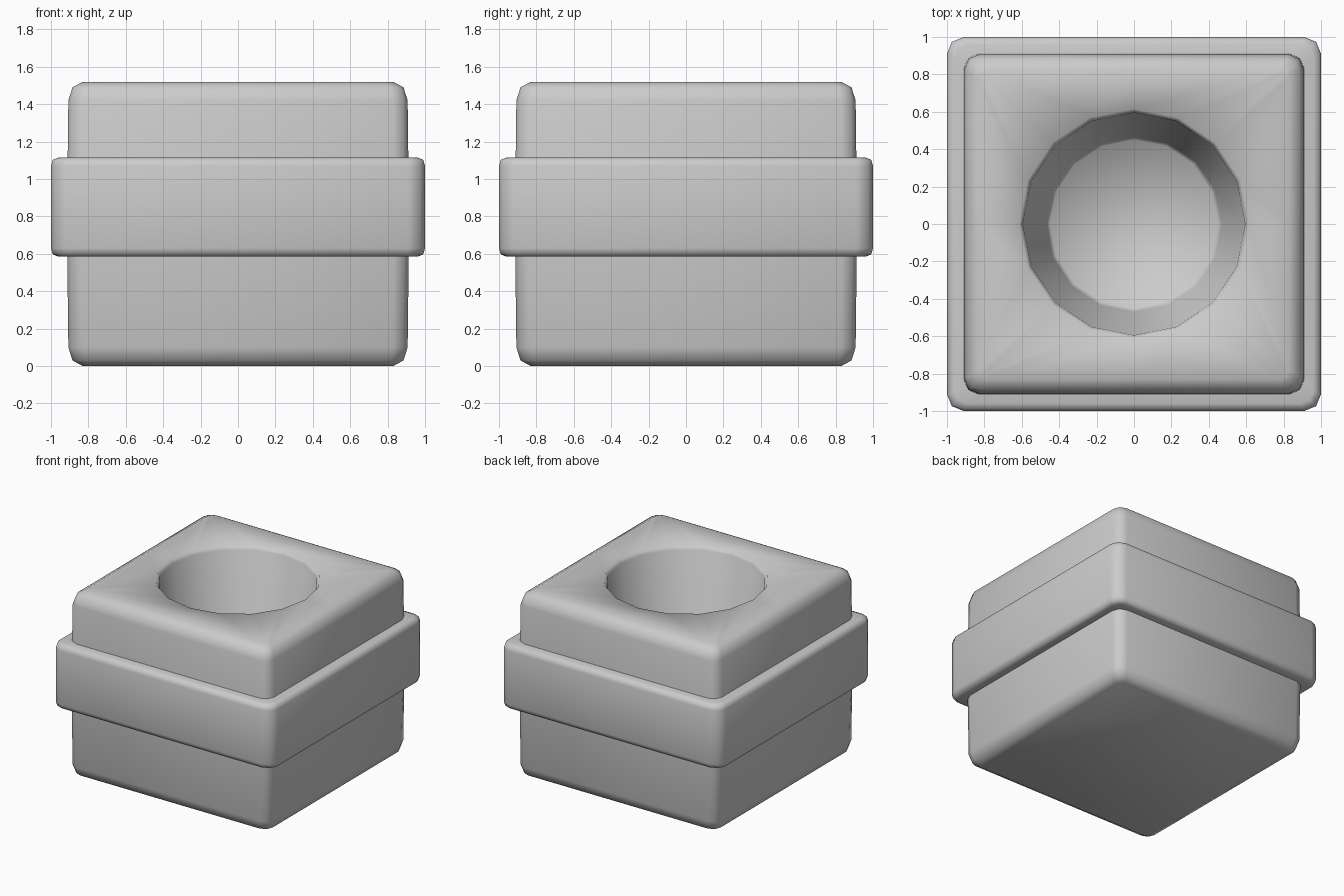
import bpy, bmesh, math
from mathutils import Vector

cube = bpy.data.objects.get("Cube")
if cube:
    bpy.data.objects.remove(cube, do_unlink=True)

grey = bpy.data.materials.new("light grey")
grey.use_nodes = True
grey.diffuse_color = (0.6, 0.6, 0.6, 1)
grey.node_tree.nodes["Principled BSDF"].inputs["Base Color"].default_value = (0.6, 0.6, 0.6, 1)


def square_ring(half, z, radius=0.08):
    """Rounded square: one mid-side point and three corner points per side."""
    pts = []
    for side in range(4):
        turn = side * math.pi / 2
        local = [Vector((half, 0))]
        for step in range(3):
            a = step * math.pi / 4
            local.append(Vector((half - radius + radius * math.cos(a),
                                 half - radius + radius * math.sin(a))))
        for p in local:
            c, s = math.cos(turn), math.sin(turn)
            pts.append((p.x * c - p.y * s, p.x * s + p.y * c, z))
    return pts


def round_ring(radius, z):
    return [(radius * math.cos(i * math.tau / 16), radius * math.sin(i * math.tau / 16), z)
            for i in range(16)]


def skin(name, rings, closed=False):
    """Joins matching rings, then either caps the ends or closes into a loop."""
    bm = bmesh.new()
    loops = [[bm.verts.new(p) for p in ring] for ring in rings]
    pairs = list(zip(loops, loops[1:]))
    if closed:
        pairs.append((loops[-1], loops[0]))
    else:
        bm.faces.new(loops[0])
        bm.faces.new(loops[-1])
    for low, high in pairs:
        for i in range(16):
            j = (i + 1) % 16
            bm.faces.new((low[i], low[j], high[j], high[i]))
    bmesh.ops.recalc_face_normals(bm, faces=bm.faces)
    mesh = bpy.data.meshes.new(name)
    bm.to_mesh(mesh)
    bm.free()
    mesh.materials.append(grey)
    obj = bpy.data.objects.new(name, mesh)
    bpy.context.collection.objects.link(obj)
    bpy.ops.object.select_all(action='DESELECT')
    obj.select_set(True)
    bpy.context.view_layer.objects.active = obj
    bpy.ops.object.shade_smooth_by_angle(angle=math.radians(60))
    return obj


# Pot body: slightly bulging walls, rounded edges, tapered round hollow
outer = [square_ring(h, z, r) for h, z, r in (
    (0.83, 0, 0.05), (0.885, 0.03, 0.07), (0.907, 0.1, 0.08), (0.915, 0.76, 0.08),
    (0.907, 1.42, 0.08), (0.885, 1.49, 0.07), (0.83, 1.52, 0.05))]
hollow = [round_ring(r, z) for r, z in (
    (0.615, 1.52), (0.595, 1.49), (0.47, 0.44), (0.45, 0.41))]
skin("pot_body", outer + hollow)

# Wide band around the middle
skin("middle_band", [square_ring(h, z, r) for h, z, r in (
    (0.86, 0.585, 0.06), (0.96, 0.585, 0.07), (0.99, 0.597, 0.08), (1, 0.63, 0.09),
    (1, 1.07, 0.09), (0.99, 1.103, 0.08), (0.96, 1.115, 0.07), (0.86, 1.115, 0.06))],
    closed=True)
